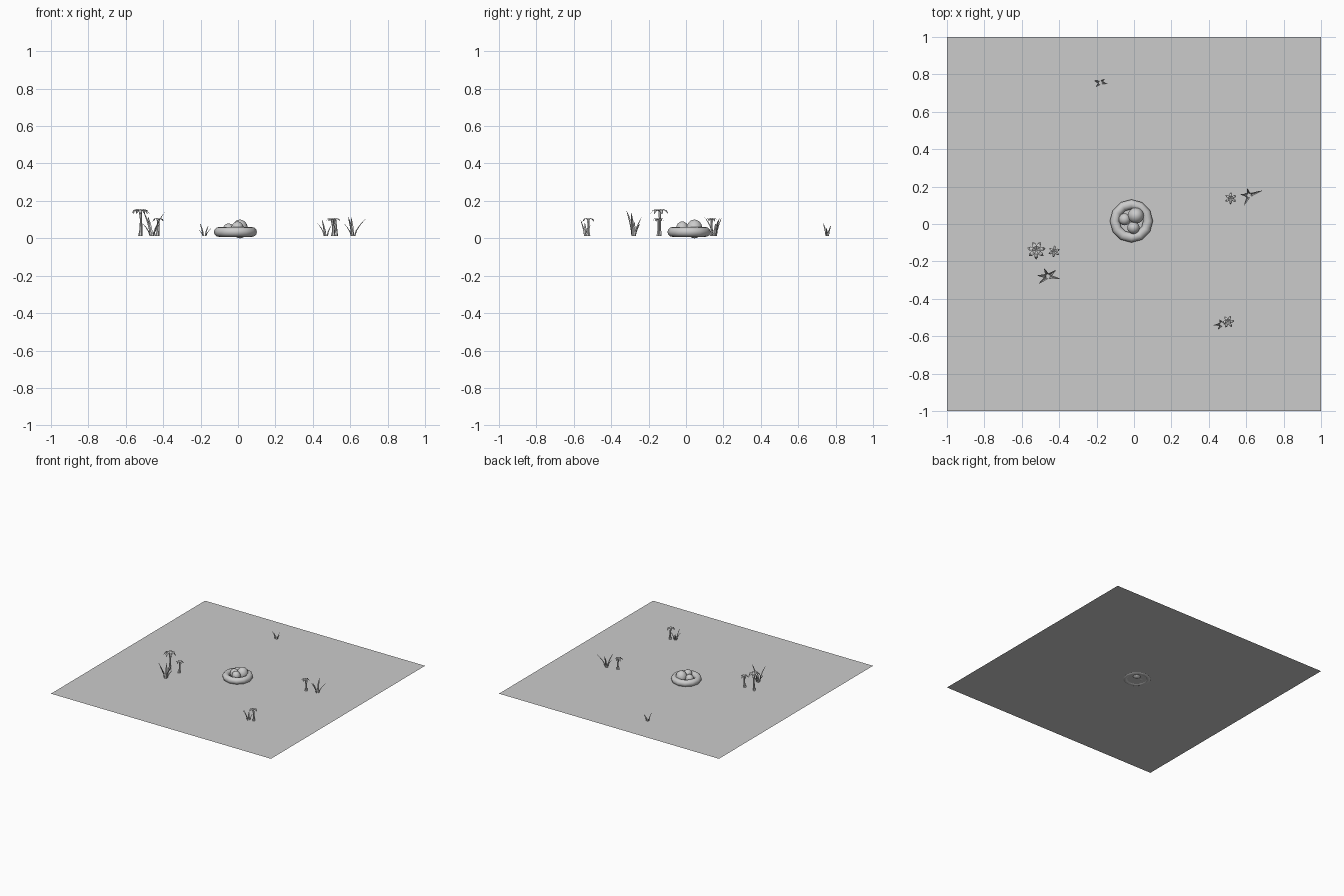
import bpy, bmesh, math
from mathutils import Vector, Matrix

if "Cube" in bpy.data.objects:
    bpy.data.objects.remove(bpy.data.objects["Cube"])

GZ = 0.013  # ground height; nest and egg dip slightly below it


def finish(bm, name, smooth=False):
    me = bpy.data.meshes.new(name)
    bm.to_mesh(me)
    bm.free()
    ob = bpy.data.objects.new(name, me)
    bpy.context.collection.objects.link(ob)
    for p in me.polygons:
        p.use_smooth = smooth
    return ob


def ribbon(bm, pts, widths, side, fold):
    """Creased leaf strip along pts that ends in a point."""
    rows = []
    for p, w in zip(pts[:-1], widths):
        rows.append([bm.verts.new(p - side * w), bm.verts.new(p + fold * w),
                     bm.verts.new(p + side * w)])
    tip = bm.verts.new(pts[-1])
    for a, b in zip(rows, rows[1:]):
        for i in range(2):
            bm.faces.new((a[i], a[i + 1], b[i + 1], b[i]))
    for i in range(2):
        bm.faces.new((rows[-1][i], rows[-1][i + 1], tip))


def grass(name, x, y, w, tips):
    """Tuft of arched blades, tips given as offsets x, y and height z."""
    bm = bmesh.new()
    for tx, ty, tz in tips:
        out = Vector((tx, ty, 0))
        d = out.normalized()
        side = Vector((-d.y, d.x, 0))
        base = Vector((x, y, GZ)) + d * 0.008
        pts = [base + out * (0.86 * t ** 1.6) + Vector((0, 0, (tz - GZ) * t))
               for t in (0, 0.3, 0.6, 0.82, 1)]
        ribbon(bm, pts, (w, w * 0.95, w * 0.75, w * 0.45), side, d * 0.6)
    return finish(bm, name)


def flower(name, x, y, r, top, n, lean, turn):
    """Tapered bent stem with a crown of drooping petals."""
    bm = bmesh.new()
    head = Vector((x, y, top - r * 0.22))
    foot = Vector((x + lean, y, GZ))
    rings = []
    for t, rad in ((0, 0.012), (0.25, 0.008), (0.65, 0.006), (1, 0.008)):
        c = foot.lerp(head, t)
        c.x += 0.004 * math.sin(math.pi * t)
        rings.append([bm.verts.new(c + Vector((rad * math.cos(k * math.tau / 6),
                                               rad * math.sin(k * math.tau / 6), 0)))
                      for k in range(6)])
    for a, b in zip(rings, rings[1:]):
        for k in range(6):
            bm.faces.new((a[k], a[(k + 1) % 6], b[(k + 1) % 6], b[k]))
    bm.faces.new(rings[-1])
    # petals
    for k in range(n):
        a = turn + k * math.tau / n
        d = Vector((math.cos(a), math.sin(a), 0))
        side = Vector((-d.y, d.x, 0))
        pts = [head + d * (r * u) + Vector((0, 0, r * v))
               for u, v in ((0.08, 0), (0.4, 0.17), (0.75, 0.08), (1, -0.3))]
        ribbon(bm, pts, (r * 0.08, r * 0.21, r * 0.2), side, Vector((0, 0, 0.3)))
    return finish(bm, name)


# ground
bm = bmesh.new()
bmesh.ops.create_grid(bm, x_segments=1, y_segments=1, size=1.0,
                      matrix=Matrix.Translation((0, 0, GZ)))
finish(bm, "ground")

# nest ring
bpy.ops.mesh.primitive_torus_add(location=(-0.014, 0.016, 0.034), major_radius=0.089,
                                 minor_radius=0.026, major_segments=12, minor_segments=12)
bpy.context.object.name = "nest"
bpy.ops.object.shade_smooth()

# eggs: centre, radius, half height
for i, (x, y, z, r, h) in enumerate(((0.01, 0.045, 0.05, 0.043, 0.05),
                                     (-0.003, -0.02, 0.053, 0.033, 0.037),
                                     (-0.05, 0.025, 0.045, 0.032, 0.034))):
    bm = bmesh.new()
    bmesh.ops.create_uvsphere(bm, u_segments=16, v_segments=12, radius=1,
                              matrix=Matrix.Translation((x, y, z)) @ Matrix.Diagonal((r, r, h, 1)))
    finish(bm, f"egg_{i + 1}", True)

# grass tufts
grass("grass_left", -0.46, -0.28, 0.009,
      [(0.07, -0.015, 0.14), (-0.06, 0.005, 0.09), (-0.05, -0.04, 0.152),
       (-0.02, 0.042, 0.115), (0.045, 0.035, 0.08)])
grass("grass_right", 0.615, 0.153, 0.008,
      [(0.075, 0.027, 0.108), (-0.047, 0.005, 0.08), (-0.01, 0.037, 0.115),
       (-0.027, -0.055, 0.115)])
grass("grass_back", -0.18, 0.755, 0.006,
      [(0.035, -0.005, 0.055), (-0.022, -0.02, 0.083), (-0.03, 0.012, 0.05),
       (0.02, 0.018, 0.07)])
grass("grass_front", 0.47, -0.535, 0.007,
      [(-0.046, -0.007, 0.085), (-0.02, -0.028, 0.102), (0.03, 0.015, 0.075),
       (-0.01, 0.02, 0.07)])

# flowers
flower("flower_tall", -0.522, -0.14, 0.05, 0.155, 7, 0.0, 0.2)
flower("flower_left", -0.427, -0.147, 0.032, 0.107, 6, -0.005, 0.4)
flower("flower_right", 0.517, 0.137, 0.033, 0.107, 6, 0.006, 0.5)
flower("flower_front", 0.503, -0.522, 0.034, 0.107, 6, 0.006, 0.1)
